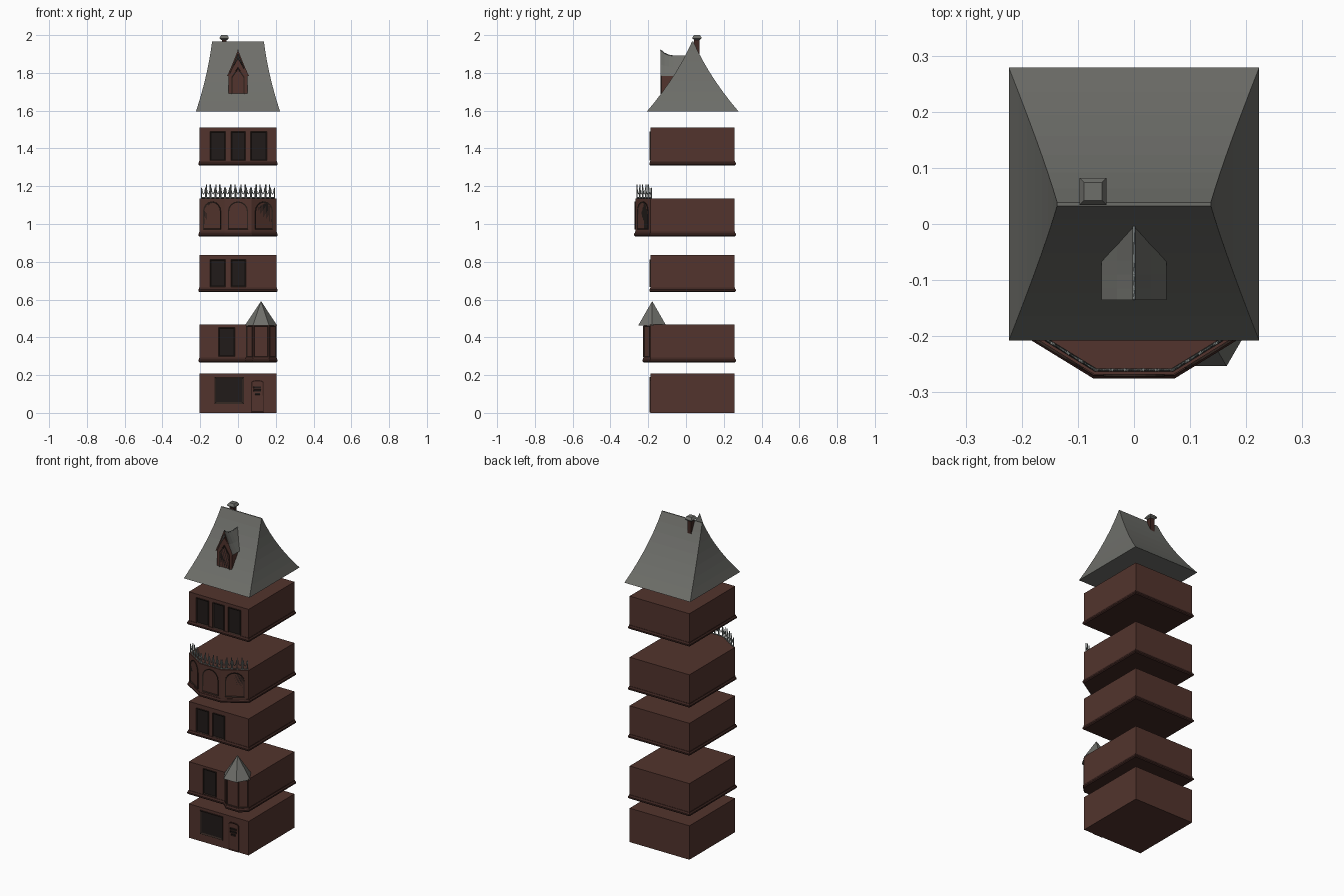
import bpy, bmesh, math
from mathutils import Vector, Matrix

if "Cube" in bpy.data.objects:
    bpy.data.objects.remove(bpy.data.objects["Cube"])


def mat(name, r, g, b):
    m = bpy.data.materials.new(name)
    m.diffuse_color = (r, g, b, 1)
    m.use_nodes = True
    m.node_tree.nodes["Principled BSDF"].inputs["Base Color"].default_value = m.diffuse_color
    return m


BRICK = mat("brick", 0.085, 0.034, 0.026)
TRIM = mat("dark_trim", 0.050, 0.020, 0.016)
SLATE = mat("slate", 0.155, 0.157, 0.143)
FRAME = mat("window_frame", 0.030, 0.018, 0.014)
GLASS = mat("dark_glass", 0.015, 0.011, 0.010)
IRON = mat("iron", 0.20, 0.22, 0.21)


def finish(name, bm, *mats):
    me = bpy.data.meshes.new(name)
    bm.to_mesh(me)
    bm.free()
    for m in mats:
        me.materials.append(m)
    ob = bpy.data.objects.new(name, me)
    bpy.context.collection.objects.link(ob)
    return ob


def loft(name, rings, *mats, cap_mat=0):
    """Skin equal-length closed rings and cap both ends."""
    bm = bmesh.new()
    rows = [[bm.verts.new(p) for p in r] for r in rings]
    n = len(rows[0])
    for a, b in zip(rows, rows[1:]):
        for i in range(n):
            bm.faces.new((a[i], a[(i + 1) % n], b[(i + 1) % n], b[i]))
    for r in (rows[0], rows[-1]):
        bm.faces.new(r).material_index = cap_mat
    bmesh.ops.recalc_face_normals(bm, faces=bm.faces)
    return finish(name, bm, *mats)


def offset(outline, d):
    """Push a counter-clockwise outline outward by d."""
    pts = [Vector(p) for p in outline]
    out = []
    for i, p in enumerate(pts):
        e1 = (p - pts[i - 1]).normalized()
        e2 = (pts[(i + 1) % len(pts)] - p).normalized()
        n1, n2 = Vector((e1.y, -e1.x)), Vector((e2.y, -e2.x))
        out.append(p + (n1 + n2) * d / (1 + n1.dot(n2)))
    return out


def stack(name, outline, steps, m):
    return loft(name, [[(p.x, p.y, z) for p in offset(outline, d)] for z, d in steps], m)


def shape(kind, w, h):
    """Panel outline: square, round-topped or pointed."""
    a = w / 2
    if kind == "square":
        return [(-a, 0), (a, 0), (a, h), (-a, h)]
    rise = {"round": a, "low": a * 0.35, "point": a * 1.5}[kind]
    pts = [(-a, 0), (a, 0)]
    for i in range(9):
        t = math.pi * i / 8
        k = 1 - abs(math.cos(t)) if kind == "point" else math.sin(t)
        pts.append((a * math.cos(t), h - rise + rise * k))
    return pts


def panel(name, a, b, u, z, w, h, kind="square", mats=(FRAME, GLASS), inset=0.007, depth=0.006):
    """Framed panel on the wall running a -> b, centred u from the wall's middle."""
    a, b = Vector(a), Vector(b)
    e = (b - a).normalized()
    c = (a + b) / 2 + e * u
    M = Matrix(((e.x, 0, e.y, c.x), (e.y, 0, -e.x, c.y), (0, 1, 0, z), (0, 0, 0, 1)))
    bm = bmesh.new()
    pts = shape(kind, w, h)
    back = [bm.verts.new(M @ Vector((x, y, -0.002))) for x, y in pts]
    front = [bm.verts.new(M @ Vector((x, y, depth))) for x, y in pts]
    n = len(pts)
    for i in range(n):
        j = (i + 1) % n
        bm.faces.new((back[i], back[j], front[j], front[i]))
    bm.faces.new(back[::-1])
    face = bm.faces.new(front)
    bm.normal_update()
    bmesh.ops.inset_individual(bm, faces=[face], thickness=inset, depth=-0.004)
    face.material_index = 1
    return finish(name, bm, *mats)


def box(name, x0, x1, y0, y1, z0, z1, m):
    r = [(x0, y0), (x1, y0), (x1, y1), (x0, y1)]
    return loft(name, [[(x, y, z) for x, y in r] for z in (z0, z1)], m)


def rods(name, paths, radius, m):
    cu = bpy.data.curves.new(name, "CURVE")
    cu.dimensions = "3D"
    cu.bevel_depth, cu.bevel_resolution, cu.use_fill_caps = radius, 0, True
    for path in paths:
        s = cu.splines.new("POLY")
        s.points.add(len(path) - 1)
        for p, co in zip(s.points, path):
            p.co = (*co, 1)
    cu.materials.append(m)
    bpy.context.collection.objects.link(bpy.data.objects.new(name, cu))


# floor outlines, counter-clockwise from front left
FL, FR, BACK = (-0.203, -0.187), (0.203, -0.187), [(0.203, 0.257), (-0.203, 0.257)]
PLAIN = [FL, FR] + BACK
TURRET = [FL, (0.042, -0.187), (0.08, -0.224), (0.164, -0.224), FR] + BACK
BAY = [FL, (-0.071, -0.268), (0.071, -0.268), FR] + BACK

# separate storeys with a rounded moulding at the foot
stack("ground_floor", PLAIN, [(0, 0), (0.208, 0)], BRICK)
for name, outline, z0, z1 in (("second_floor", TURRET, 0.268, 0.467), ("third_floor", PLAIN, 0.64, 0.837),
                              ("fourth_floor", BAY, 0.935, 1.135), ("fifth_floor", PLAIN, 1.31, 1.51)):
    stack(name, outline, [(z0 + 0.004, 0), (z1, 0)], BRICK)
    stack(name + "_moulding", outline,
          [(z0, 0.002), (z0 + 0.005, 0.007), (z0 + 0.013, 0.007), (z0 + 0.018, 0.003), (z0 + 0.024, 0.002)], TRIM)

# ground floor: shop window and door
panel("shop_window", FL, FR, -0.047, 0.048, 0.155, 0.143, inset=0.012)
panel("front_door", FL, FR, 0.103, 0.002, 0.068, 0.172, "low", (TRIM, BRICK))
for i, z in enumerate((0.095, 0.112, 0.129)):
    panel(f"door_light_{i}", FL, FR, 0.103, z, 0.04 - 0.012 * (i == 0), 0.011,
          mats=(FRAME, GLASS), inset=0.002, depth=0.007)

# plain storey windows: x centre, sill height, width, height
for i, (x, z, w, h) in enumerate(((-0.059, 0.298, 0.086, 0.155),
                                  (-0.107, 0.667, 0.083, 0.145), (0.002, 0.667, 0.08, 0.145),
                                  (-0.107, 1.335, 0.083, 0.155), (0.001, 1.335, 0.076, 0.155),
                                  (0.11, 1.335, 0.085, 0.155))):
    panel(f"window_{i}", FL, FR, x, z, w, h)

# turret: windows and six-sided spire
for i in (1, 2, 3):
    w = (Vector(TURRET[i]) - Vector(TURRET[i + 1])).length
    panel(f"turret_window_{i}", TURRET[i], TURRET[i + 1], 0, 0.296, w - 0.008, 0.165, inset=0.005, depth=0.003)


def hexagon(r, z):
    return [(0.122 + r * math.cos(math.pi / 3 * i), -0.179 + r * math.sin(math.pi / 3 * i), z) for i in range(6)]


loft("turret_spire", [hexagon(0.086, 0.462), hexagon(0.001, 0.59)], SLATE)

# bay storey: arched windows
for i, w in enumerate((0.11, 0.108, 0.11)):
    panel(f"bay_window_{i}", BAY[i], BAY[i + 1], 0, 0.97, w, 0.15, "round", depth=0.004)

# bay balustrade: posts with hanging swags, following the bay edge
rail = offset(BAY, -0.008)[:4]
posts, swags = [], []
for a, b in zip(rail, rail[1:]):
    n = 5
    for i in range(n):
        p, q = a.lerp(b, (i + 0.1) / n), a.lerp(b, (i + 0.9) / n)
        for s in (p, q):
            posts.append([(s.x, s.y, 1.133), (s.x, s.y, 1.208 if i % 2 else 1.19)])
        swag = [(p.lerp(q, t / 6), 1.158 + 0.036 * (t / 3 - 1) ** 2) for t in range(7)]
        swags.append([(v.x, v.y, z) for v, z in swag])
rods("balustrade_posts", posts, 0.003, IRON)
rods("balustrade_swags", swags, 0.0022, IRON)
rods("balustrade_foot_rail", [[(p.x, p.y, 1.139) for p in rail]], 0.003, IRON)

# main roof: flared on all four sides
rings = []
for i in range(8):
    t = i / 7
    s = 1 - t
    d = 0.003 + 0.240 * (s - 0.32 * t * s)
    w = 0.137 + 0.086 * (s - 0.45 * t * s)
    z = 1.595 + 0.372 * t
    rings.append([(x * w, 0.0355 + y * d, z) for x, y in ((-1, -1), (1, -1), (1, 1), (-1, 1))])
loft("main_roof", rings, SLATE)

# dormer: gabled wall, pointed window, upswept little roof
gable = [(-0.05, 1.68), (0.05, 1.68), (0.05, 1.79), (0, 1.878), (-0.05, 1.79)]
loft("dormer_wall", [[(x, y, z) for x, z in gable] for y in (-0.131, -0.01)], BRICK)
panel("dormer_window", (-0.05, -0.131), (0.05, -0.131), 0, 1.685, 0.07, 0.145, "point", depth=0.004)
ridge = [(-0.135, 1.922), (-0.115, 1.905), (-0.09, 1.894), (-0.065, 1.89), (-0.004, 1.89)]
rings = []
for y, top in ridge:
    half = [(0.058, 1.783), (0.03, 1.783 + (top - 1.783) * 0.45), (0, top),
            (-0.03, 1.783 + (top - 1.783) * 0.45), (-0.058, 1.783)]
    under = [(-0.049, 1.783), (0, top - 0.02), (0.049, 1.783)]
    rings.append([(x, y, z) for x, z in half + under])
loft("dormer_roof", rings, SLATE, BRICK, cap_mat=1)
rods("dormer_ridge", [[(0, y, z) for y, z in ridge]], 0.0025, IRON)

# chimney on the rear slope
box("chimney_stack", -0.086, -0.06, 0.042, 0.072, 1.86, 1.984, TRIM)
loft("chimney_cap", [[(-0.073 + x * r, 0.058 + y * r, z) for x, y in ((-1, -1), (1, -1), (1, 1), (-1, 1))]
                     for r, z in ((0.016, 1.975), (0.024, 1.982), (0.024, 1.988), (0.016, 2.0))], SLATE)
